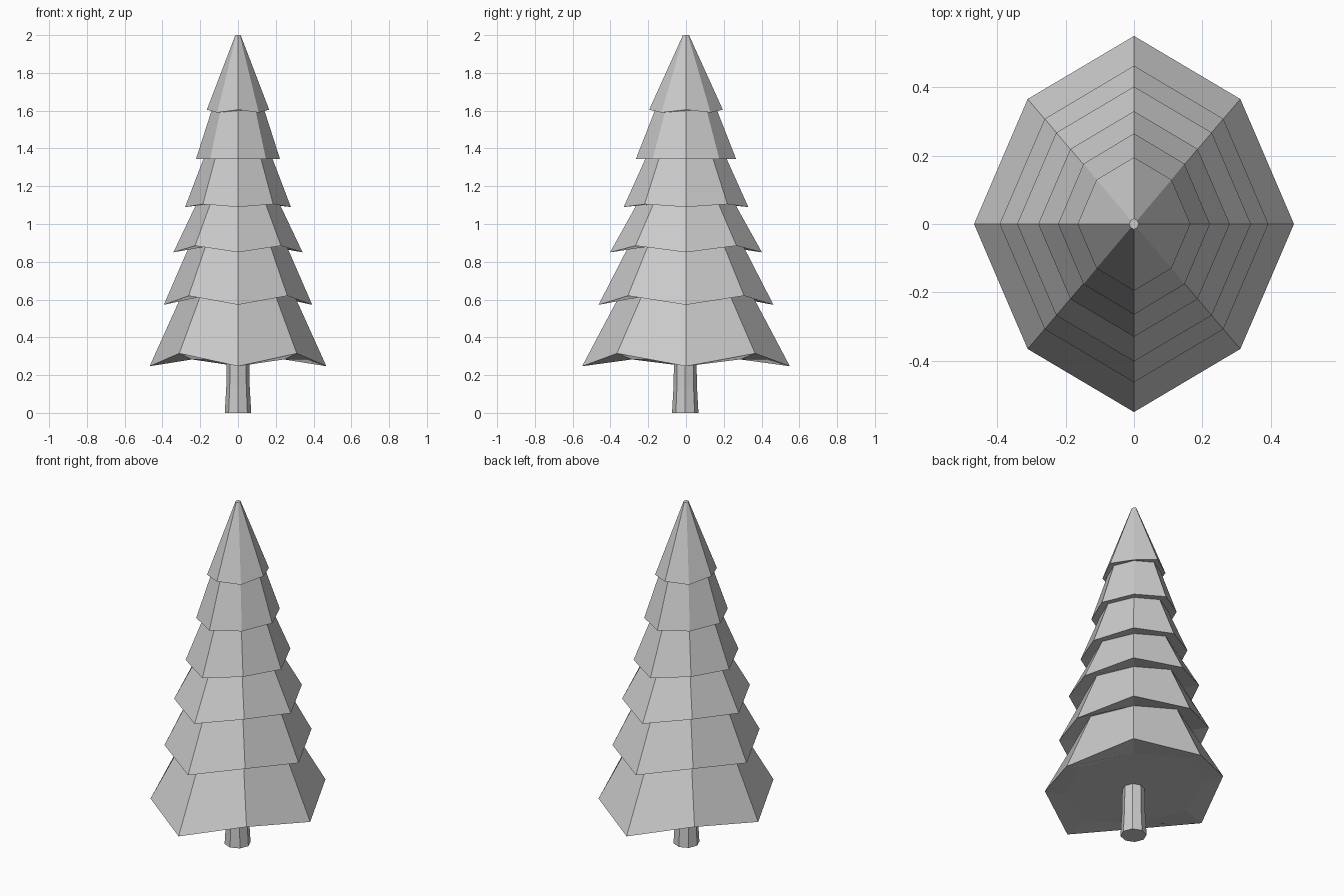
import bpy, bmesh, math

if "Cube" in bpy.data.objects:
    bpy.data.objects.remove(bpy.data.objects["Cube"])


def ring(bm, rx, ry, z, z_diag=None, diag=0.94):
    """Eight-sided ring; the diagonal corners may sit at another height and radius."""
    verts = []
    for i in range(8):
        a = i * math.pi / 4
        k = diag if i % 2 else 1.0
        h = z_diag if (i % 2 and z_diag is not None) else z
        verts.append(bm.verts.new((rx * k * math.cos(a), ry * k * math.sin(a), h)))
    return verts


def skin(name, make_rings):
    """Join stacked rings with quads and cap both ends."""
    bm = bmesh.new()
    rings = make_rings(bm)
    for a, b in zip(rings, rings[1:]):
        for i in range(8):
            j = (i + 1) % 8
            bm.faces.new((a[i], a[j], b[j], b[i]))
    bm.faces.new(rings[0])
    bm.faces.new(rings[-1])
    bmesh.ops.recalc_face_normals(bm, faces=bm.faces)
    mesh = bpy.data.meshes.new(name)
    bm.to_mesh(mesh)
    bm.free()
    obj = bpy.data.objects.new(name, mesh)
    bpy.context.collection.objects.link(obj)
    return obj


# Branch tiers from the top: rim rx, rim ry, cardinal z, diagonal z, inner ry, inner z
TIERS = [
    (0.165, 0.195, 1.605, 1.590, 0.165, 1.600),
    (0.222, 0.265, 1.345, 1.345, 0.213, 1.350),
    (0.280, 0.330, 1.090, 1.105, 0.260, 1.105),
    (0.342, 0.402, 0.850, 0.885, 0.305, 0.880),
    (0.393, 0.463, 0.572, 0.620, 0.355, 0.615),
    (0.468, 0.550, 0.247, 0.315, 0.430, 0.283),
]


def foliage_rings(bm):
    rings = [ring(bm, 0.014, 0.016, 2.0)]
    for rx, ry, z, zd, inner, zi in TIERS:
        rings.append(ring(bm, rx, ry, z, zd))
        rings.append(ring(bm, inner * 0.85, inner, zi))
    return rings


def trunk_rings(bm):
    return [ring(bm, r, r, z, diag=1.0)
            for r, z in ((0.07, 0.0), (0.062, 0.14), (0.059, 0.32))]


# Drooping foliage and flared trunk
skin("foliage", foliage_rings)
trunk = skin("trunk", trunk_rings)
trunk.location.y = -0.004
